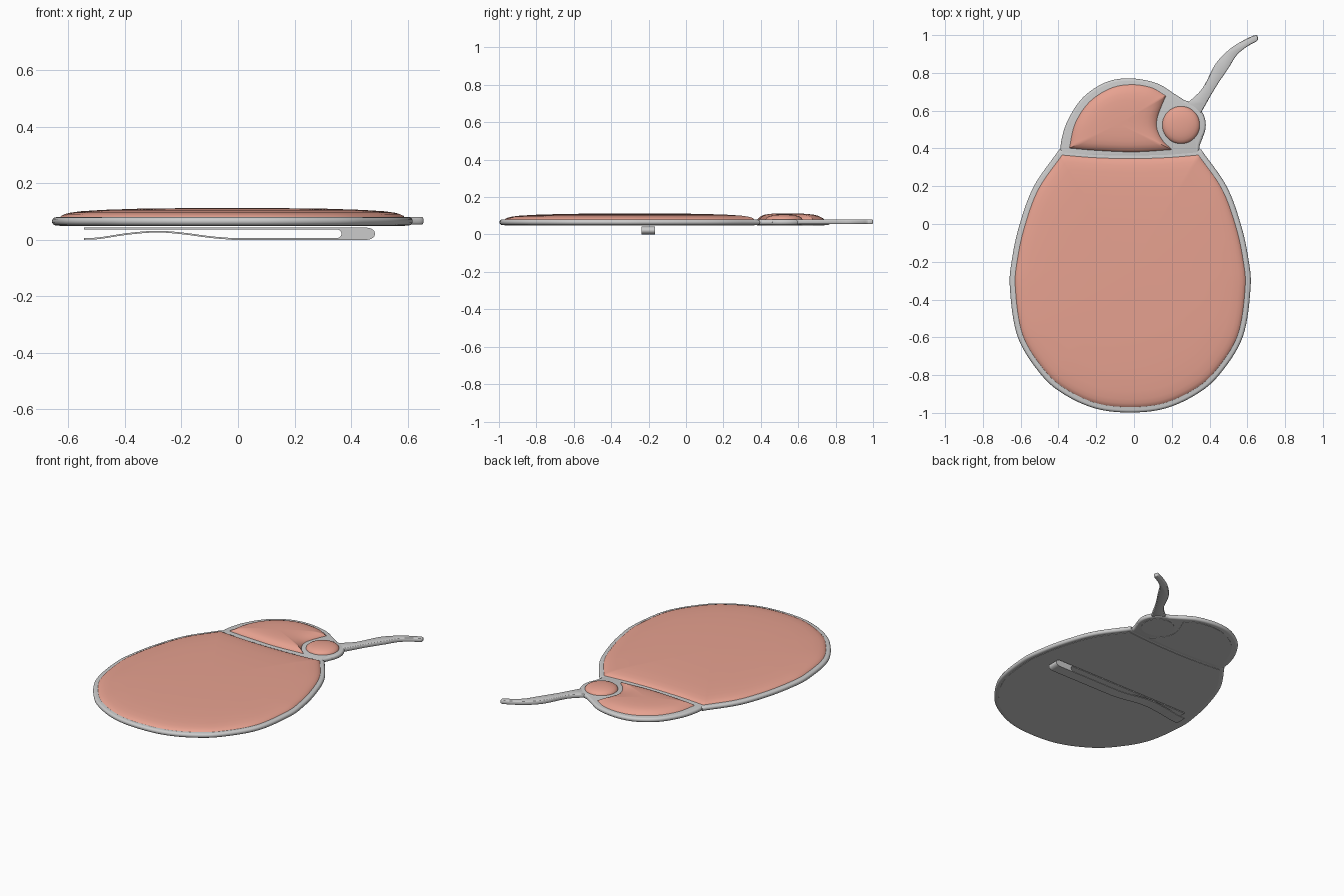
import bpy, bmesh, math
from mathutils import Vector

if "Cube" in bpy.data.objects:
    bpy.data.objects.remove(bpy.data.objects["Cube"])

coral = bpy.data.materials.new("coral_enamel")
coral.diffuse_color = (0.80, 0.36, 0.28, 1)
coral.use_nodes = True
coral.node_tree.nodes["Principled BSDF"].inputs["Base Color"].default_value = coral.diffuse_color


def spline(pts, n=8):
    """Smooth open curve through 2D points (last point left out)."""
    p = [Vector(q) for q in pts]
    p = [2 * p[0] - p[1]] + p + [2 * p[-1] - p[-2]]
    out = []
    for a, b, c, d in zip(p, p[1:], p[2:], p[3:]):
        for i in range(n):
            t = i / n
            out.append(0.5 * (2 * b + (c - a) * t + (2 * a - 5 * b + 4 * c - d) * t * t
                              + (3 * b - a - 3 * c + d) * t ** 3))
    return out


def inset(pts, d):
    """Move a counter-clockwise outline inwards by d."""
    out = []
    for i, p in enumerate(pts):
        e1 = (p - pts[i - 1]).normalized()
        e2 = (pts[(i + 1) % len(pts)] - p).normalized()
        n1, n2 = Vector((-e1.y, e1.x)), Vector((-e2.y, e2.x))
        out.append(p + (n1 + n2) * d / max(0.5, 1 + n1.dot(n2)))
    return out


def loft(name, rings, mat=None):
    """Closed solid through a stack of rings."""
    bm = bmesh.new()
    vs = [[bm.verts.new(c) for c in r] for r in rings]
    n = len(vs[0])
    for a, b in zip(vs, vs[1:]):
        for i in range(n):
            j = (i + 1) % n
            bm.faces.new((a[i], a[j], b[j], b[i]))
    bm.faces.new(vs[0][::-1])
    bm.faces.new(vs[-1])
    bmesh.ops.recalc_face_normals(bm, faces=bm.faces)
    me = bpy.data.meshes.new(name)
    bm.to_mesh(me)
    bm.free()
    me.shade_smooth()
    me.set_sharp_from_angle(angle=math.radians(35))
    ob = bpy.data.objects.new(name, me)
    bpy.context.collection.objects.link(ob)
    if mat:
        me.materials.append(mat)
    return ob


def plate(name, outline, z0, z1, r):
    """Flat plate with a rounded rim."""
    h = (z1 - z0) / 2
    rings = []
    for k in range(9):
        a = math.pi * (k / 8 - 0.5)
        ring = inset(outline, r * (1 - math.cos(a)))
        rings.append([(p.x, p.y, z0 + h + h * math.sin(a)) for p in ring])
    return loft(name, rings)


def pad(name, outline, centre, profile):
    """Domed enamel pad: shrinking copies of the outline at rising heights."""
    c = Vector(centre)
    rings = [[(*(c + (p - c) * s), z) for p in outline] for s, z in profile]
    return loft(name, rings, coral)


# Outlines
half = [(0.375, 0.395), (0.51, 0.2), (0.585, 0), (0.625, -0.18), (0.637, -0.34),
        (0.595, -0.6), (0.47, -0.8), (0.345, -0.905), (0.18, -0.978)]
cx = -0.02
body = spline([(cx - w, y) for w, y in half] + [(cx, -0.998)]
              + [(cx + w, y) for w, y in half[::-1]])
body += spline([(0.355, 0.395), (0.17, 0.38), (cx, 0.375), (-0.21, 0.38), (-0.395, 0.395)])
head = spline([(-0.39, 0.355), (-0.1, 0.35), (0.345, 0.355)])
head += spline([(0.345, 0.355), (0.347, 0.41), (0.365, 0.46)])
head += spline([(0.365, 0.46), (0.33, 0.56), (0.29, 0.64)])
head += spline([(0.29, 0.64), (0.22, 0.685), (0.12, 0.745), (-0.02, 0.771), (-0.15, 0.75),
                (-0.27, 0.67), (-0.35, 0.55), (-0.385, 0.44), (-0.39, 0.355)])
head_inner = spline([(-0.345, 0.40), (-0.2, 0.388), (0, 0.38), (0.205, 0.392)])
head_inner += spline([(0.205, 0.392), (0.155, 0.44), (0.125, 0.50), (0.125, 0.56),
                      (0.15, 0.63), (0.172, 0.68)])
head_inner += spline([(0.172, 0.68), (0.09, 0.725), (-0.02, 0.74), (-0.13, 0.718),
                      (-0.24, 0.645), (-0.315, 0.53), (-0.345, 0.40)])
EYE = (0.249, 0.524)


def circle(r, n=64):
    return [Vector((EYE[0] + r * math.cos(2 * math.pi * i / n),
                    EYE[1] + r * math.sin(2 * math.pi * i / n))) for i in range(n)]


feeler = spline([(0.35, 0.58), (0.43, 0.72), (0.50, 0.825), (0.545, 0.895), (0.60, 0.94),
                 (0.65, 0.968), (0.656, 0.986), (0.642, 1.0), (0.57, 0.967), (0.50, 0.92),
                 (0.43, 0.845), (0.36, 0.715), (0.27, 0.63)], 5)
feeler.append(Vector((0.27, 0.63)))
body_inner = inset(body, 0.027)

# Metal frame
plate("body_frame", body, 0.051, 0.08, 0.014)
plate("head_frame", head, 0.051, 0.08, 0.014)
plate("eye_frame", circle(0.131), 0.051, 0.08, 0.012)
plate("feeler", feeler, 0.055, 0.08, 0.005)

# Back panels
for name, outline in (("body_back", body_inner), ("head_back", head_inner),
                      ("eye_back", circle(0.1))):
    loft(name, [[(p.x, p.y, z) for p in outline] for z in (0.049, 0.06)])

# Domed enamel pads
pad("body_pad", body_inner, (cx, -0.25),
    [(1, 0.07), (1, 0.078), (0.99, 0.085), (0.97, 0.091), (0.94, 0.096), (0.88, 0.101),
     (0.75, 0.106), (0.55, 0.110), (0.3, 0.112), (0.05, 0.113)])
pad("head_pad", head_inner, (-0.08, 0.53),
    [(1, 0.07), (1, 0.077), (0.97, 0.085), (0.92, 0.092), (0.85, 0.099), (0.75, 0.105),
     (0.6, 0.109), (0.4, 0.112), (0.1, 0.113)])
pad("eye_pad", circle(0.1), EYE,
    [(1, 0.07), (1, 0.078), (0.97, 0.085), (0.9, 0.092), (0.78, 0.098), (0.6, 0.103),
     (0.35, 0.107), (0.08, 0.108)])


# Spring clip on the back: side profile pushed along y
def arc(x, z, rx, rz, flip):
    return [Vector((x + rx * math.cos(a), z + rz * math.sin(a) * flip))
            for a in (math.pi * (k / 16 - 0.5) for k in range(17))]


wave = spline([(-0.545, 0.0), (-0.49, 0.003), (-0.39, 0.018), (-0.29, 0.026), (-0.2, 0.02),
               (-0.1, 0.007), (-0.02, 0.0)], 6) + [Vector((-0.02, 0.0))]
t = Vector((0, 0.006))
clip = wave + arc(0.455, 0.0215, 0.03, 0.0215, 1)
clip += [Vector((-0.545, 0.043)), Vector((-0.545, 0.037))]
clip += arc(0.35, 0.0215, 0.016, 0.0155, -1)
clip += [p + t for p in wave[::-1]]
loft("spring_clip", [[(p.x, y, p.y) for p in clip] for y in (-0.237, -0.165)])
